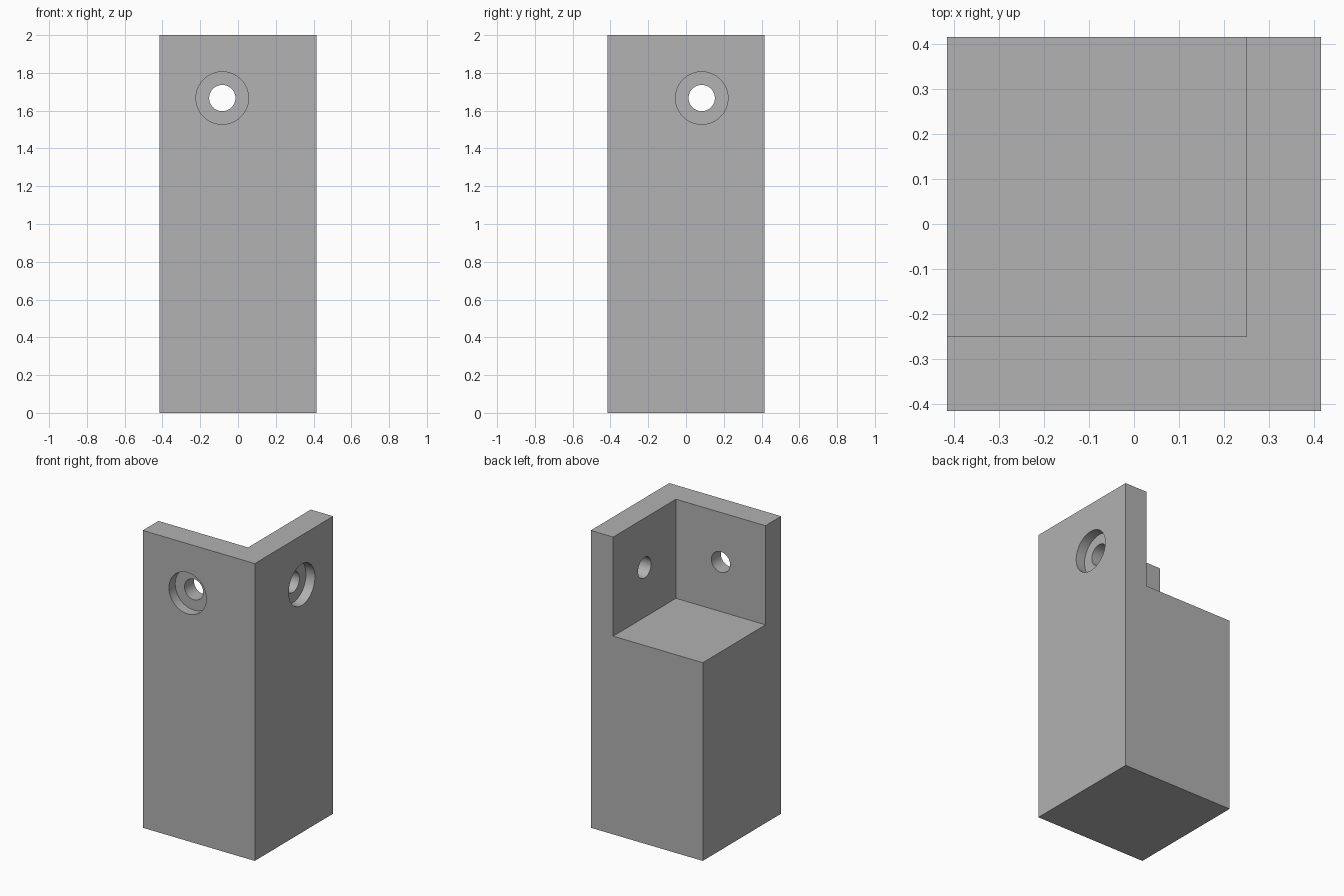
import bpy
import math

HALF = 0.4167     # half width of the square post
HEIGHT = 2.0
WALL = 0.1667     # thickness of the two upright walls
FLOOR = 1.3333    # top of the solid part
HOLE_Z = 1.6667
OFFSET = 0.0833   # sideways shift of the screw holes
RECESS = 0.0667   # depth of the screw head recess

if "Cube" in bpy.data.objects:
    bpy.data.objects.remove(bpy.data.objects["Cube"], do_unlink=True)

grey = bpy.data.materials.new("plain grey")
grey.use_nodes = True
colour = (0.445, 0.445, 0.445, 1)
grey.diffuse_color = colour
grey.node_tree.nodes["Principled BSDF"].inputs["Base Color"].default_value = colour


def box(name, low, high):
    centre = [(a + b) / 2 for a, b in zip(low, high)]
    bpy.ops.mesh.primitive_cube_add(size=1, location=centre)
    obj = bpy.context.object
    obj.name = name
    obj.scale = [b - a for a, b in zip(low, high)]
    bpy.ops.object.transform_apply(location=True, rotation=True, scale=True)
    return obj


def cylinder(name, radius, length, location, rotation):
    bpy.ops.mesh.primitive_cylinder_add(vertices=64, radius=radius, depth=length,
                                        location=location, rotation=rotation)
    obj = bpy.context.object
    obj.name = name
    return obj


def cut(target, cutter):
    cutter.hide_render = True
    mod = target.modifiers.new("cut", 'BOOLEAN')
    mod.operation = 'DIFFERENCE'
    mod.solver = 'EXACT'
    mod.object = cutter
    bpy.context.view_layer.objects.active = target
    bpy.ops.object.modifier_apply(modifier=mod.name)
    bpy.data.objects.remove(cutter, do_unlink=True)


# Square post with an open notch at the back right of its top
post = box("corner_post", (-HALF, -HALF, 0), (HALF, HALF, HEIGHT))
post.data.materials.append(grey)
cut(post, box("notch_cutter", (-1, -HALF + WALL, FLOOR), (HALF - WALL, 1, HEIGHT + 1)))

# Recessed screw hole through each wall: recess first, then the through hole
quarter = math.pi / 2
for radius, length in ((0.139, 2 * RECESS), (0.0695, 4 * WALL)):
    cut(post, cylinder("front_hole_cutter", radius, length,
                       (-OFFSET, -HALF, HOLE_Z), (quarter, 0, 0)))
    cut(post, cylinder("side_hole_cutter", radius, length,
                       (HALF, OFFSET, HOLE_Z), (0, quarter, 0)))

# Smooth hole walls, crisp edges
bpy.ops.object.select_all(action='DESELECT')
post.select_set(True)
bpy.context.view_layer.objects.active = post
bpy.ops.object.shade_smooth_by_angle(angle=math.radians(30))
